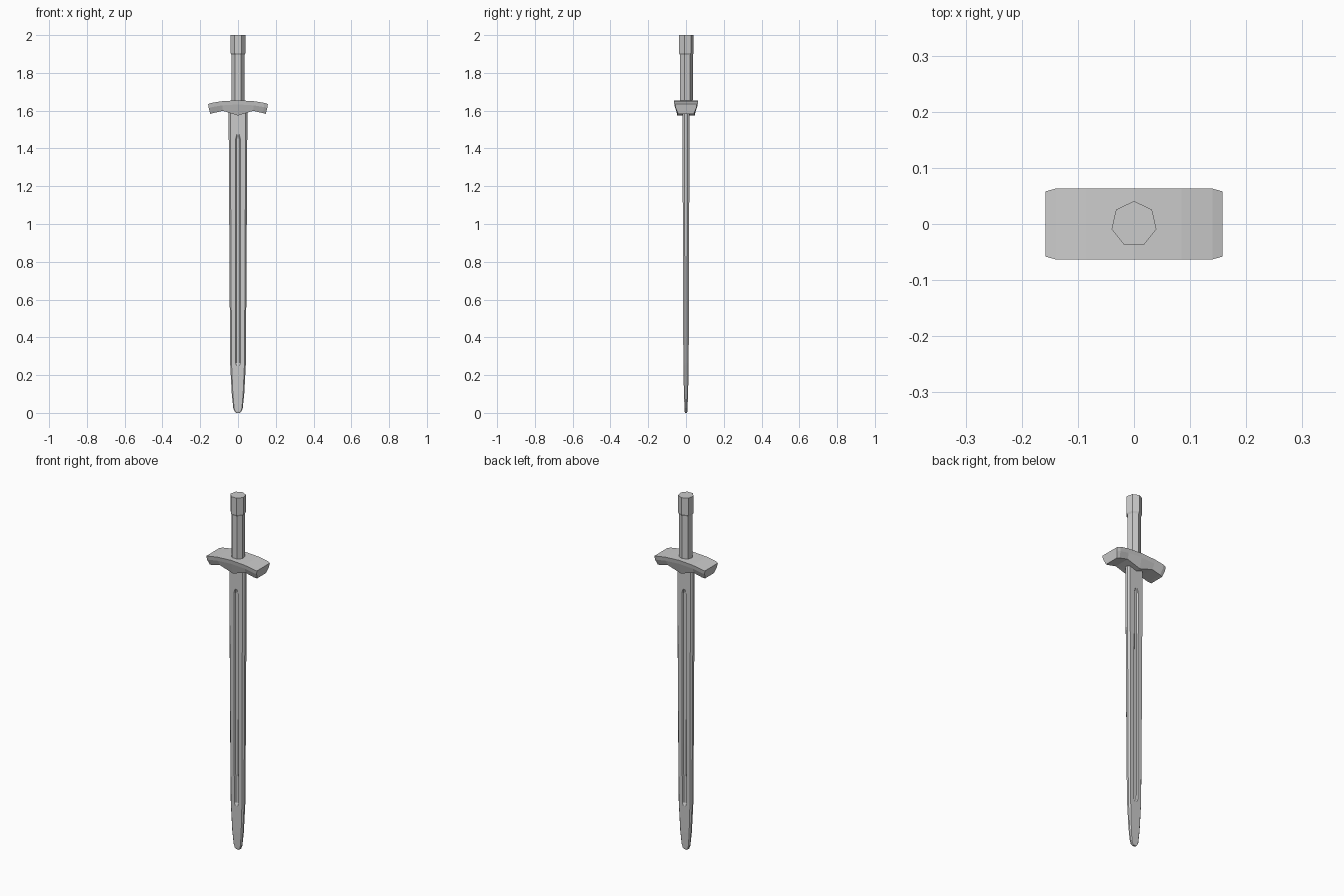
import bpy, bmesh, math

if "Cube" in bpy.data.objects:
    bpy.data.objects.remove(bpy.data.objects["Cube"])


def finish(name, rings):
    """Loft closed rings of equal length into a capped, flat-shaded object."""
    bm = bmesh.new()
    loops = [[bm.verts.new(p) for p in ring] for ring in rings]
    n = len(loops[0])
    for a, b in zip(loops, loops[1:]):
        for i in range(n):
            j = (i + 1) % n
            bm.faces.new((a[i], a[j], b[j], b[i]))
    bm.faces.new(loops[0][::-1])
    bm.faces.new(loops[-1])
    bmesh.ops.recalc_face_normals(bm, faces=bm.faces[:])
    mesh = bpy.data.meshes.new(name)
    bm.to_mesh(mesh)
    bm.free()
    obj = bpy.data.objects.new(name, mesh)
    bpy.context.collection.objects.link(obj)
    return obj


def blade_ring(z, w, t, f, d):
    """Blade section: half width, half thickness, fuller half width and depth."""
    quarter = [(w, t * 0.4), (w * 0.82, t), (f, t), (f * 0.6, t - d)]
    back = quarter + [(-x, y) for x, y in quarter[::-1]]
    return [(x, y, z) for x, y in back + [(-x, -y) for x, y in back]]


def heptagon(r, z):
    angles = [math.pi / 2 + i * math.tau / 7 for i in range(7)]
    return [(r * math.cos(a), r * math.sin(a), z) for a in angles]


# blade: rounded tip at the bottom, shallow fuller on both faces
stations = [
    (0.000, 0.010, 0.005, 0.004, 0),
    (0.007, 0.018, 0.007, 0.006, 0),
    (0.025, 0.025, 0.008, 0.008, 0),
    (0.10, 0.033, 0.011, 0.010, 0),
    (0.25, 0.041, 0.014, 0.008, 0),
    (0.265, 0.0415, 0.014, 0.013, 0.006),
    (0.60, 0.044, 0.016, 0.013, 0.006),
    (1.45, 0.049, 0.018, 0.013, 0.006),
    (1.475, 0.049, 0.018, 0.006, 0),
    (1.62, 0.050, 0.018, 0.006, 0),
]
finish("blade", [blade_ring(*s) for s in stations])

# guard: arched bar, wider on top than underneath, tapered at its ends
half = [  # x, top z, bottom z, bottom x, top half depth
    (0.158, 1.635, 1.583, 0.147, 0.058),
    (0.140, 1.641, 1.587, 0.132, 0.063),
    (0.085, 1.650, 1.599, 0.080, 0.063),
]
middle = [(0, 1.655, 1.574, 0, 0.063)]
sections = [(-x, a, b, -u, y) for x, a, b, u, y in half] + middle + half[::-1]


def guard_ring(x, top, low, lx, y):
    shoulder = top - 0.022
    sx = x + (lx - x) * 0.3
    side = [(x, y, top), (sx, y - 0.004, shoulder), (lx, y - 0.017, low)]
    return side + [(px, -py, pz) for px, py, pz in side[::-1]]


finish("guard", [guard_ring(*s) for s in sections])

# grip and pommel: seven-sided prisms
finish("grip", [heptagon(0.036, 1.62), heptagon(0.036, 1.91)])
finish("pommel", [heptagon(0.036, 1.895), heptagon(0.041, 1.905),
                  heptagon(0.041, 2.0)])
